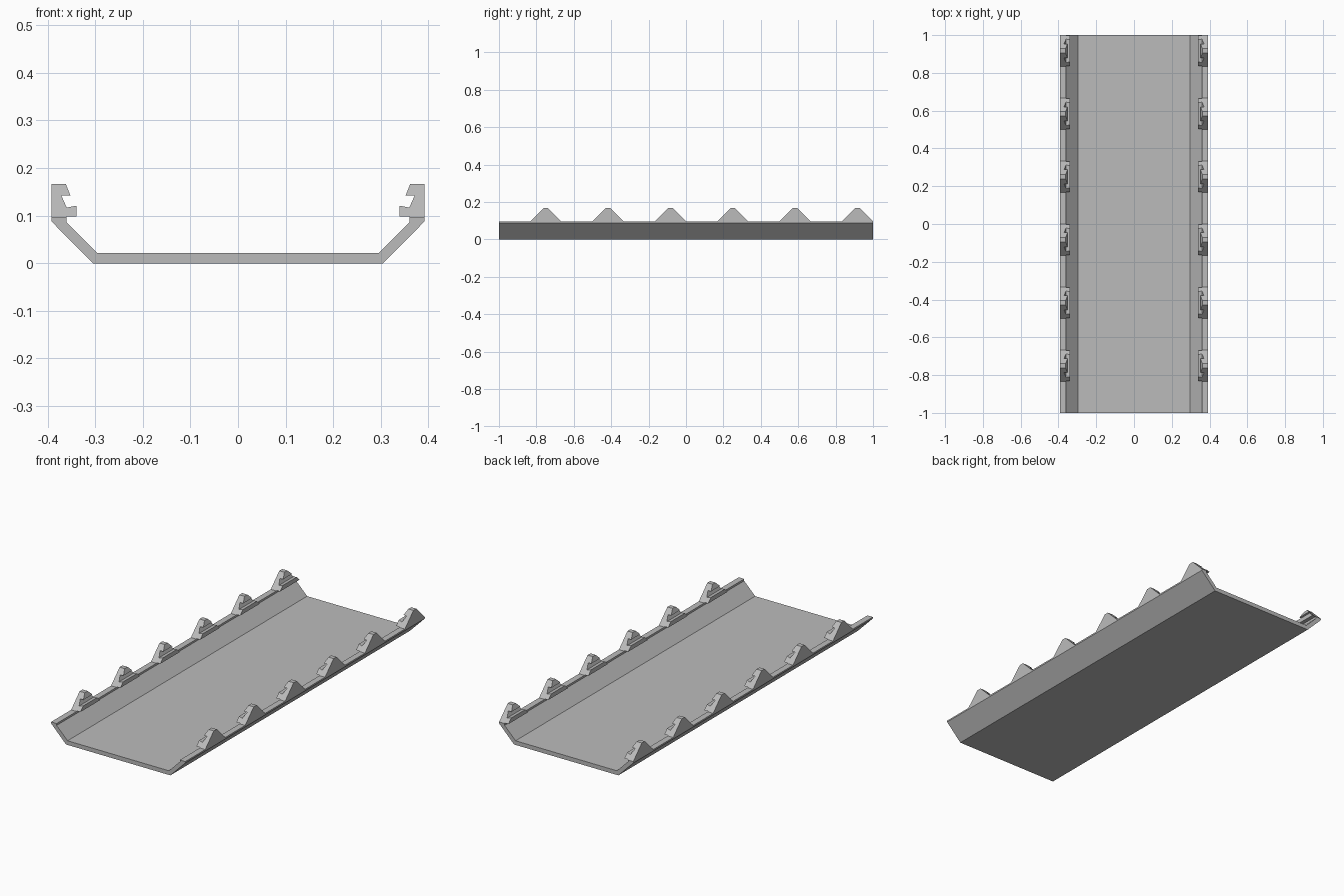
import bpy
import bmesh

cube = bpy.data.objects.get("Cube")
if cube:
    bpy.data.objects.remove(cube, do_unlink=True)

GREY = 0.5
grey = bpy.data.materials.new("plain grey")
grey.use_nodes = True
grey.diffuse_color = (GREY, GREY, GREY, 1)
grey.node_tree.nodes["Principled BSDF"].inputs["Base Color"].default_value = (GREY, GREY, GREY, 1)


def prism(name, profile, centre, half_length):
    """Extrude an xz profile along y; half_length(z) sets the reach at each height."""
    bm = bmesh.new()
    front, back = [
        [bm.verts.new((x, centre + side * half_length(z), z)) for x, z in profile]
        for side in (-1, 1)
    ]
    bm.faces.new(front)
    bm.faces.new(back[::-1])
    for i in range(len(profile)):
        bm.faces.new((front[i - 1], front[i], back[i], back[i - 1]))
    bmesh.ops.recalc_face_normals(bm, faces=bm.faces)
    mesh = bpy.data.meshes.new(name)
    bm.to_mesh(mesh)
    bm.free()
    mesh.materials.append(grey)
    obj = bpy.data.objects.new(name, mesh)
    bpy.context.collection.objects.link(obj)
    return obj


# Tray: flat floor with walls flaring out to a short upright rim
RIM = 0.096
half = [(0.305, 0), (0.392, 0.088), (0.392, RIM), (0.36, RIM), (0.36, 0.086), (0.296, 0.022)]
prism("tray", half + [(-x, z) for x, z in reversed(half)], 0, lambda z: 1.0)

# Clips: notched hooks on both rims, with ends sloping in at 45 degrees
hook = [(0.392, RIM), (0.392, 0.167), (0.362, 0.167), (0.352, 0.142), (0.371, 0.142),
        (0.36, 0.117), (0.339, 0.121), (0.339, 0.098), (0.36, 0.098), (0.36, RIM)]
COUNT = 6
PITCH = 2 / COUNT
for side, label in ((1, "left"), (-1, "right")):
    for i in range(COUNT):
        prism(f"{label}_clip_{i + 1}", [(side * x, z) for x, z in hook],
              -0.75 + i * PITCH, lambda z: PITCH / 4 - (z - RIM))
